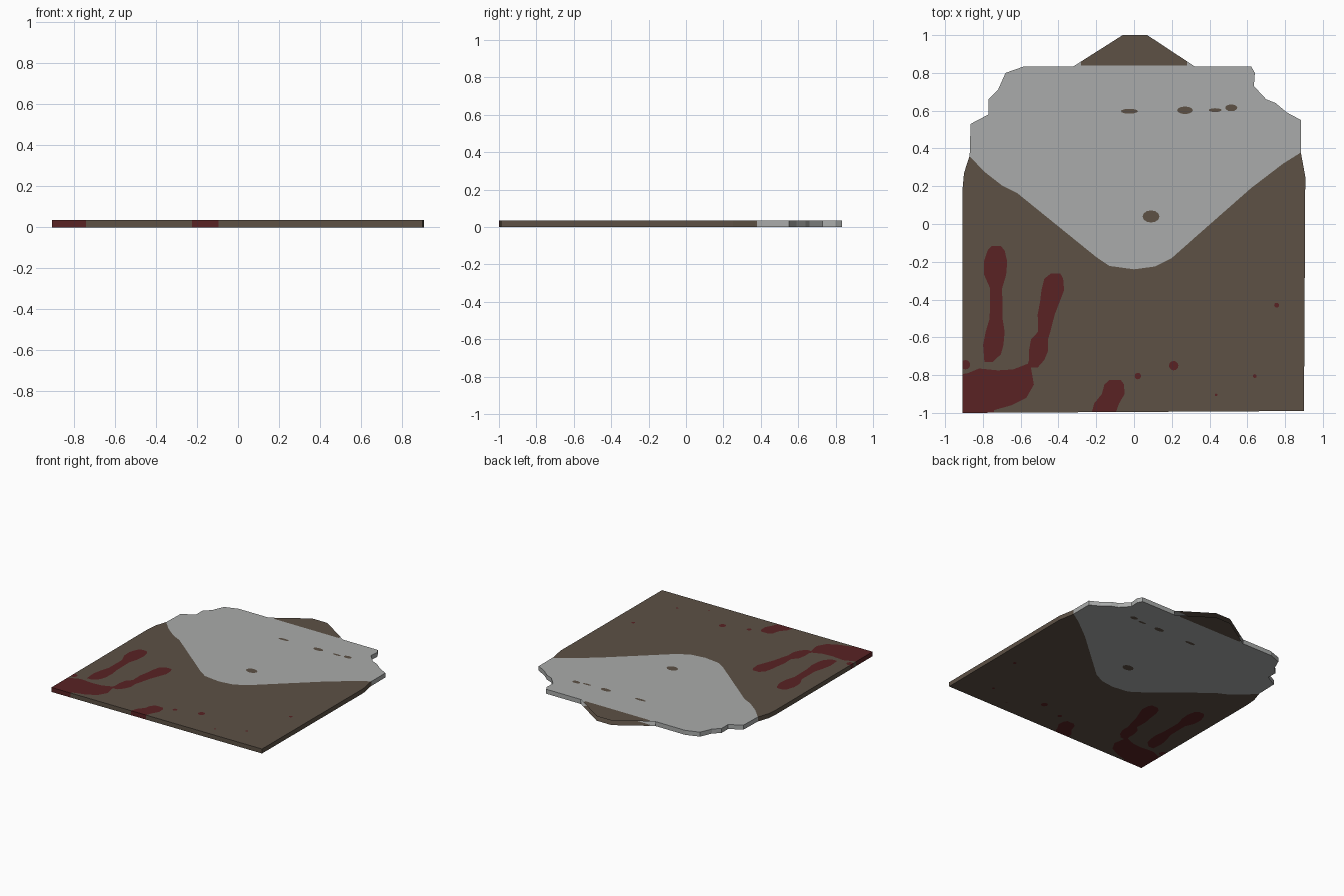
import bpy, bmesh, math
from mathutils import Vector
from mathutils.geometry import delaunay_2d_cdt

THICK = 0.035
BROWN, GREY, RED = 0, 1, 2
PARTS = [("envelope_body", "dull brown paper", (0.109, 0.083, 0.060, 1)),
         ("pale_flap", "pale grey paper", (0.40, 0.41, 0.405, 1)),
         ("handprint", "dark red stain", (0.100, 0.016, 0.017, 1))]
shapes = []          # (colour, loop); later shapes cover earlier ones


def add(colour, loop):
    area = sum(a[0] * b[1] - b[0] * a[1] for a, b in zip(loop, loop[1:] + loop[:1]))
    shapes.append((colour, loop if area > 0 else loop[::-1]))


def smear(colour, rows):
    """Upright streak from rows of (centre x, y, half width)."""
    add(colour, [(x - w, y) for x, y, w in rows] + [(x + w, y) for x, y, w in rows[::-1]])


def dot(colour, x, y, rx, ry, n=12):
    add(colour, [(x + rx * math.cos(math.tau * i / n), y + ry * math.sin(math.tau * i / n))
                 for i in range(n)])


# Outer outline of the envelope, torn along the upper corners
add(BROWN, [(-0.908, -1), (0.90, -0.99), (0.907, 0.25), (0.885, 0.37), (0.885, 0.55),
            (0.81, 0.59), (0.75, 0.64), (0.70, 0.66), (0.635, 0.73), (0.64, 0.80),
            (0.62, 0.835), (0.32, 0.835), (0.07, 1), (-0.06, 1), (-0.32, 0.835),
            (-0.58, 0.835), (-0.68, 0.80), (-0.72, 0.71), (-0.77, 0.66), (-0.77, 0.58),
            (-0.865, 0.53), (-0.87, 0.36), (-0.90, 0.27), (-0.908, 0.18)])

# Pale flap with its rounded point, and the brown tip behind it
add(GREY, [(-1, 0.50), (-0.872, 0.36), (-0.79, 0.275), (-0.70, 0.205), (-0.62, 0.165),
           (-0.20, -0.175), (-0.13, -0.222), (0, -0.24), (0.11, -0.225), (0.20, -0.18),
           (0.33, -0.065), (0.62, 0.19), (0.79, 0.32), (0.886, 0.38), (1, 0.45),
           (1, 1.1), (-1, 1.1)])
add(BROWN, [(-0.28, 0.84), (0.28, 0.84), (0.28, 1.2), (-0.28, 1.2)])

# Brown spot and worn marks on the flap
for x, y, rx, ry in [(0.09, 0.04, 0.045, 0.032), (-0.025, 0.597, 0.045, 0.013),
                     (0.27, 0.602, 0.042, 0.02), (0.43, 0.603, 0.035, 0.010),
                     (0.515, 0.615, 0.032, 0.018)]:
    dot(BROWN, x, y, rx, ry)

# Handprint: two fingers, palm and thumb
smear(RED, [(-0.73, -0.117, 0.025), (-0.73, -0.14, 0.045), (-0.733, -0.20, 0.062),
            (-0.735, -0.27, 0.058), (-0.73, -0.34, 0.032), (-0.73, -0.50, 0.034),
            (-0.735, -0.57, 0.05), (-0.745, -0.64, 0.054), (-0.75, -0.69, 0.045),
            (-0.77, -0.73, 0.022)])
smear(RED, [(-0.415, -0.262, 0.025), (-0.425, -0.29, 0.05), (-0.43, -0.35, 0.06),
            (-0.445, -0.41, 0.052), (-0.465, -0.48, 0.045), (-0.475, -0.57, 0.032),
            (-0.50, -0.61, 0.045), (-0.505, -0.67, 0.051), (-0.515, -0.72, 0.04),
            (-0.54, -0.76, 0.03)])
add(RED, [(-1, -0.81), (-0.88, -0.79), (-0.82, -0.765), (-0.72, -0.775), (-0.64, -0.77),
          (-0.55, -0.735), (-0.53, -0.85), (-0.57, -0.92), (-0.65, -0.96), (-0.74, -0.985),
          (-0.75, -1.05), (-1, -1.05)])
smear(RED, [(-0.10, -0.825, 0.03), (-0.105, -0.85, 0.052), (-0.11, -0.90, 0.06),
            (-0.145, -0.95, 0.066), (-0.17, -1.03, 0.062)])

# Stray red drops
for x, y, r in [(-0.892, -0.745, 0.025), (0.02, -0.805, 0.017), (0.21, -0.75, 0.025),
                (0.755, -0.43, 0.013), (0.64, -0.805, 0.010), (0.435, -0.905, 0.007)]:
    dot(RED, x, y, r, r)

# Cut the flat sheet along every shape; each cell takes its topmost shape's colour
points, loops = [], []
for _, loop in shapes:
    loops.append(list(range(len(points), len(points) + len(loop))))
    points += [Vector(p) for p in loop]
verts, _, faces, _, _, origins = delaunay_2d_cdt(points, [], loops, 1, 1e-5)
cells = [(f, shapes[max(o)][0]) for f, o in zip(faces, origins) if 0 in o]
directed = {(a, b) for f, _ in cells for a, b in zip(f, list(f[1:]) + [f[0]])}

# One object per colour: top sheet, bottom sheet and rim walls
for colour, (name, mat_name, rgba) in enumerate(PARTS):
    bm = bmesh.new()
    made = {}

    def vert(i, z):
        if (i, z) not in made:
            made[i, z] = bm.verts.new((verts[i].x, verts[i].y, z))
        return made[i, z]

    for f, c in cells:
        if c != colour:
            continue
        bm.faces.new([vert(i, THICK) for i in f])
        bm.faces.new([vert(i, 0) for i in reversed(f)])
        for a, b in zip(f, list(f[1:]) + [f[0]]):
            # the tip of the envelope has an open rim
            if (b, a) not in directed and (verts[a].y + verts[b].y) / 2 < 0.837:
                bm.faces.new([vert(a, 0), vert(b, 0), vert(b, THICK), vert(a, THICK)])
    mesh = bpy.data.meshes.new(name)
    bm.to_mesh(mesh)
    bm.free()
    mat = bpy.data.materials.new(mat_name)
    mat.diffuse_color = rgba
    mesh.materials.append(mat)
    bpy.context.collection.objects.link(bpy.data.objects.new(name, mesh))
